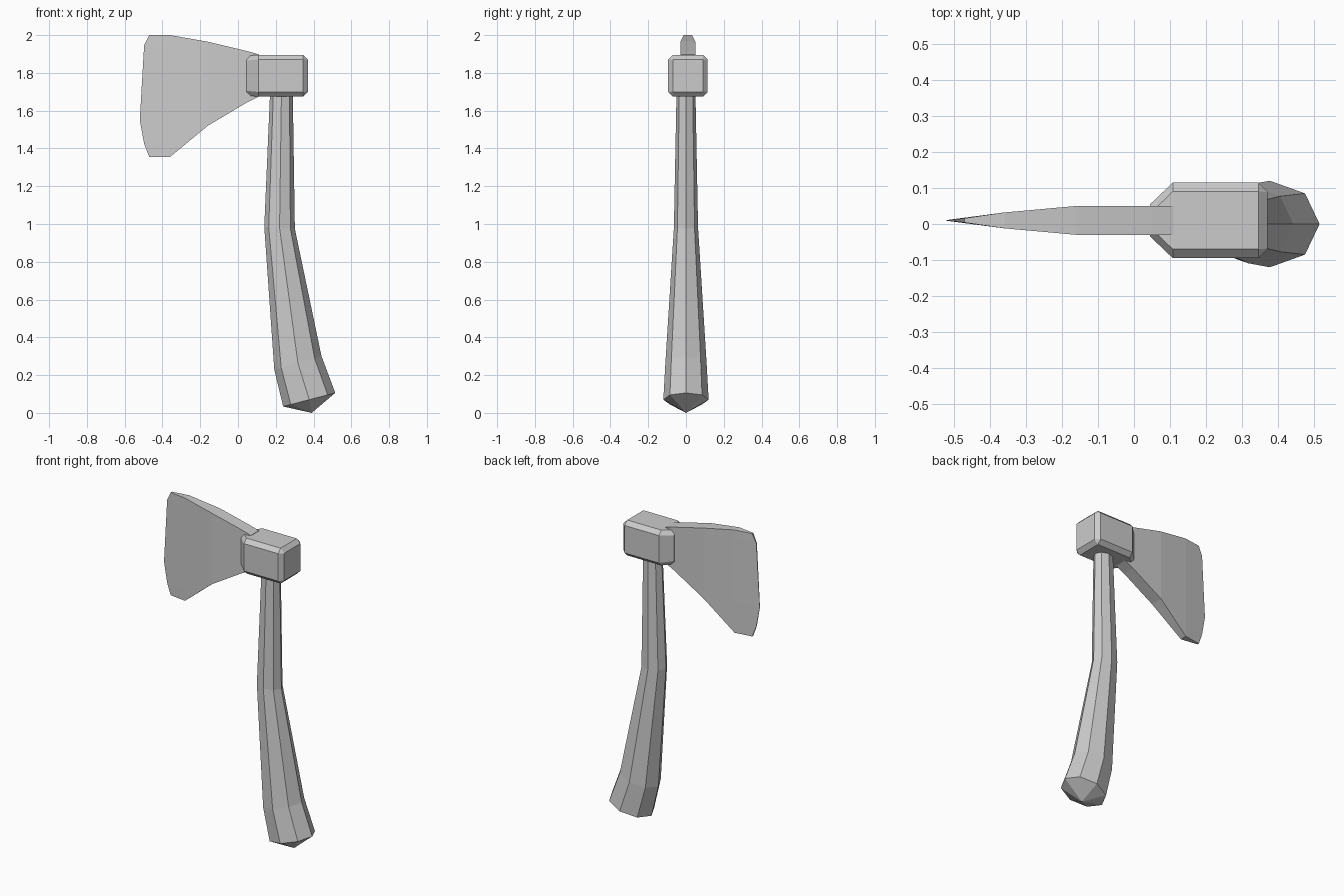
import bpy
import bmesh
from math import cos, sin, tau

if "Cube" in bpy.data.objects:
    bpy.data.objects.remove(bpy.data.objects["Cube"])


def finish(name, bm):
    bmesh.ops.remove_doubles(bm, verts=bm.verts[:], dist=0.0005)
    bmesh.ops.recalc_face_normals(bm, faces=bm.faces[:])
    mesh = bpy.data.meshes.new(name)
    bm.to_mesh(mesh)
    bm.free()
    obj = bpy.data.objects.new(name, mesh)
    bpy.context.collection.objects.link(obj)
    return obj


def loft(name, rings, tip=None):
    """Skin closed rings in order; close the far end with a cap or a point."""
    bm = bmesh.new()
    loops = [[bm.verts.new(p) for p in ring] for ring in rings]
    n = len(loops[0])
    for a, b in zip(loops, loops[1:]):
        for i in range(n):
            j = (i + 1) % n
            bm.faces.new((a[i], a[j], b[j], b[i]))
    bm.faces.new(loops[0])
    if tip:
        t = bm.verts.new(tip)
        for i in range(n):
            bm.faces.new((loops[-1][i], loops[-1][(i + 1) % n], t))
    else:
        bm.faces.new(loops[-1])
    return finish(name, bm)


HEAD_Y = 0.01   # the head sits slightly behind the handle's centre

# Handle: curved eight-sided shaft with a pointed butt
# each station: centre x, centre z, x radius, y radius, tilt rise
stations = [(0.23, 1.70, 0.06, 0.05, 0), (0.22, 0.98, 0.081, 0.064, -0.005),
            (0.317, 0.265, 0.125, 0.109, 0.035), (0.377, 0.07, 0.138, 0.12, 0.036)]
handle_rings = [[(cx + rx * cos(tau * i / 8), ry * sin(tau * i / 8), cz + dz * cos(tau * i / 8))
                 for i in range(8)] for cx, cz, rx, ry, dz in stations]
loft("handle", handle_rings, tip=(0.39, 0, 0))


# Head socket: chamfered block, tapering to the blade
def chamfered_ring(x, hy, hz, c, zc=1.785):
    quarter = [(hy, hz - c), (hy - c, hz)]
    pts = quarter + [(-y, z) for y, z in reversed(quarter)]
    pts += [(-y, -z) for y, z in pts]
    return [(x, HEAD_Y + y, zc + z) for y, z in pts]


loft("head_socket", [chamfered_ring(0.045, 0.045, 0.105, 0.025),
                     chamfered_ring(0.108, 0.105, 0.111, 0.025),
                     chamfered_ring(0.345, 0.105, 0.111, 0.025),
                     chamfered_ring(0.37, 0.08, 0.086, 0.002)])

# Blade: flared slab narrowing to a sharp curved edge
edge = [(-0.47, 2.0), (-0.497, 1.945), (-0.52, 1.55), (-0.497, 1.425), (-0.47, 1.355)]
spans = [(0.11, 1.675, 1.898, 0.04), (0.05, 1.645, 1.915, 0.04),
         (-0.16, 1.52, 1.965, 0.04), (-0.36, 1.355, 2.0, 0.022)]
columns = []
for x, lo, hi, t in spans:
    zs = [lo + (hi - lo) * (z - 1.355) / 0.645 for _, z in edge]
    columns.append([(x, HEAD_Y + t, z) for z in zs] +
                   [(x, HEAD_Y - t, z) for z in reversed(zs)])
edge_half = [0.006, 0.003, 0.001, 0.003, 0.006]
rim = [(x, z, t) for (x, z), t in zip(edge, edge_half)]
columns.append([(x, HEAD_Y + t, z) for x, z, t in rim] +
               [(x, HEAD_Y - t, z) for x, z, t in reversed(rim)])
loft("blade", columns)
